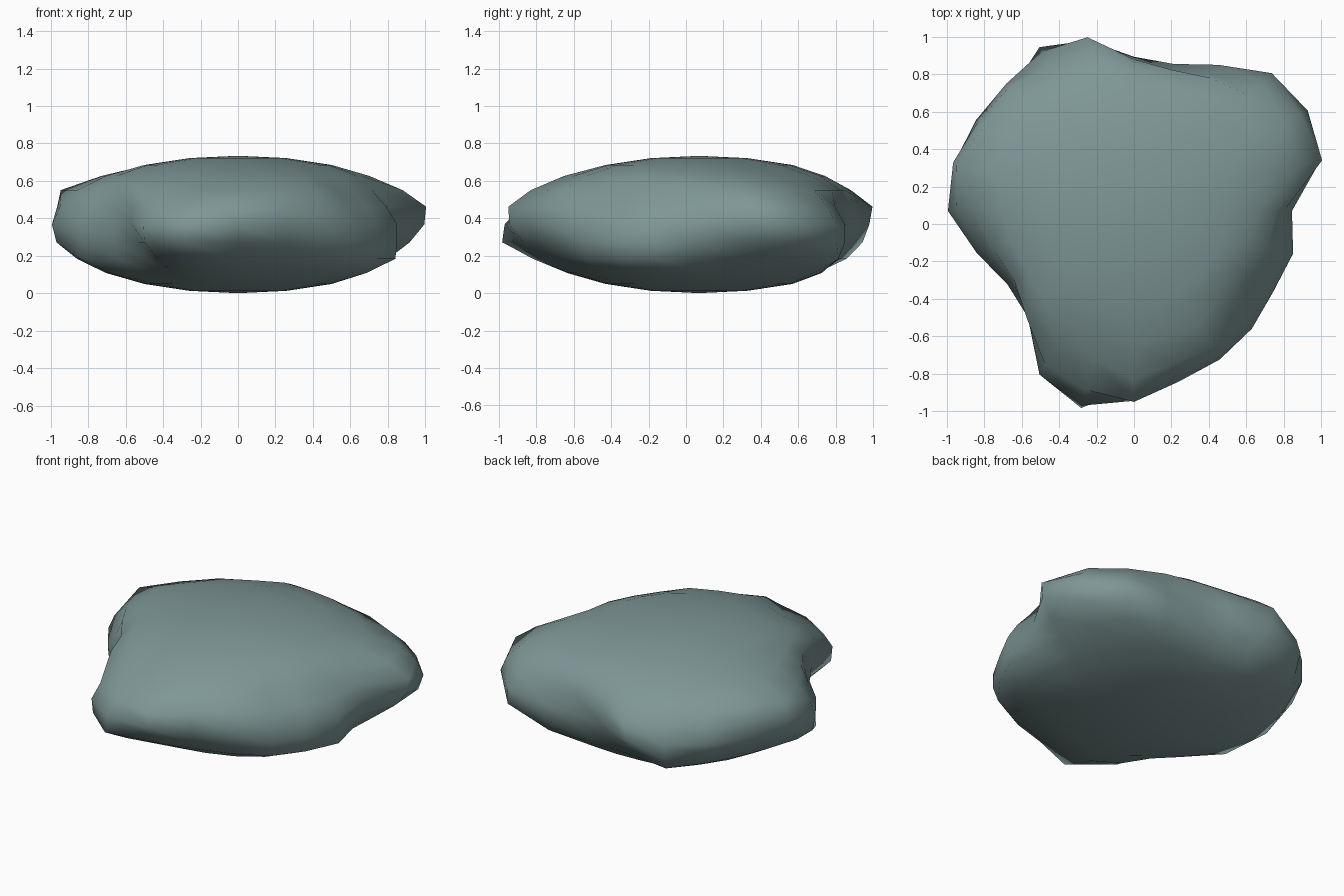
import bpy, bmesh
from math import sin, cos, radians, degrees, hypot, atan2, acos, pi

cube = bpy.data.objects.get("Cube")
if cube:
    bpy.data.objects.remove(cube, do_unlink=True)

# Reach of the boulder every 15 degrees from +x, in hundredths, at four heights
UPPER = [76, 91, 93, 87, 82, 78, 78, 84, 82, 89, 92, 98,
         86, 78, 74, 81, 82, 82, 90, 84, 84, 73, 71, 74]
UPPER_RIM = [80, 104, 103, 97, 84, 78, 81, 96, 89, 94, 96, 100,
             95, 82, 75, 80, 95, 99, 102, 92, 89, 83, 80, 82]
LOWER_RIM = [83, 95, 104, 104, 90, 79, 78, 86, 101, 92, 92, 92,
             97, 86, 76, 75, 100, 109, 94, 90, 88, 89, 86, 88]
LOWER = [79, 83, 88, 92, 86, 77, 74, 78, 91, 85, 82, 82,
         86, 87, 74, 69, 85, 92, 83, 80, 82, 86, 86, 87]
LEVELS = [(60, UPPER), (75, UPPER_RIM), (105, LOWER_RIM), (120, LOWER)]
SEGMENTS, RINGS = 24, 12
HALF_HEIGHT = 0.367
CENTRE_Y = 0.07


def rim_radius(step, polar):
    """Distance from the vertical axis: round at the poles, lumpy around the rim."""
    keys = [(0, 1), (30, 1)]
    keys += [(a, row[step] / 100 / sin(radians(a))) for a, row in LEVELS]
    keys += [(150, 1), (180, 1)]
    angle = degrees(polar)
    for (a0, s0), (a1, s1) in zip(keys, keys[1:]):
        if angle <= a1 + 0.001:
            return sin(polar) * (s0 + (s1 - s0) * (angle - a0) / (a1 - a0))
    return 0


# Stone colour
stone = bpy.data.materials.new("grey_green_stone")
stone.use_nodes = True
colour = (0.21, 0.31, 0.305, 1)
stone.diffuse_color = colour
stone.node_tree.nodes["Principled BSDF"].inputs["Base Color"].default_value = colour
stone.node_tree.nodes["Principled BSDF"].inputs["Roughness"].default_value = 0.9

# Boulder: a sphere squashed flat, its sides pushed in and out
bm = bmesh.new()
bmesh.ops.create_uvsphere(bm, u_segments=SEGMENTS, v_segments=RINGS, radius=1)
for v in bm.verts:
    x, y, z = v.co
    polar = acos(max(-1, min(1, z)))
    turn = atan2(y, x) if hypot(x, y) > 1e-4 else 0
    step = round(turn / (2 * pi) * SEGMENTS) % SEGMENTS
    r = rim_radius(step, polar)
    v.co = (r * cos(turn), r * sin(turn) + CENTRE_Y, HALF_HEIGHT * (1 + z))
bmesh.ops.recalc_face_normals(bm, faces=bm.faces)
for f in bm.faces:
    f.smooth = True

mesh = bpy.data.meshes.new("boulder")
bm.to_mesh(mesh)
bm.free()
mesh.materials.append(stone)
boulder = bpy.data.objects.new("boulder", mesh)
bpy.context.collection.objects.link(boulder)
